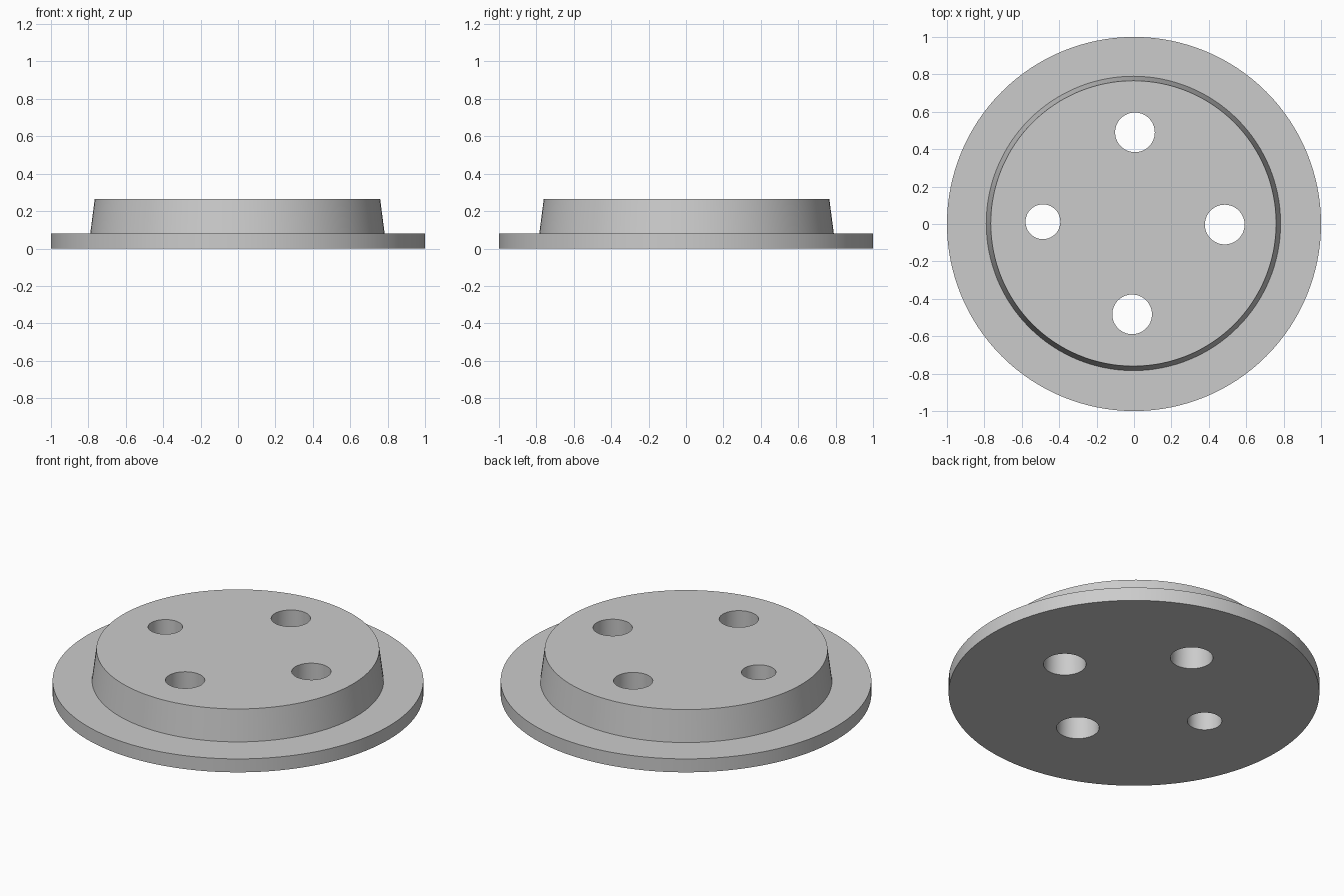
import bpy
import math

cube = bpy.data.objects.get("Cube")
if cube:
    bpy.data.objects.remove(cube, do_unlink=True)

SEGMENTS = 128

grey = bpy.data.materials.new("plain grey")
grey.use_nodes = True
colour = (0.6, 0.6, 0.6, 1)
grey.diffuse_color = colour
grey.node_tree.nodes["Principled BSDF"].inputs["Base Color"].default_value = colour


def tapered_disc(name, x, y, bottom, top, r_bottom, r_top):
    """Upright round solid with a draft angle."""
    bpy.ops.mesh.primitive_cone_add(
        vertices=SEGMENTS, radius1=r_bottom, radius2=r_top,
        depth=top - bottom, location=(x, y, (top + bottom) / 2))
    obj = bpy.context.object
    obj.name = name
    obj.data.materials.append(grey)
    return obj


def boolean(target, other, operation):
    mod = target.modifiers.new(other.name, 'BOOLEAN')
    mod.operation = operation
    mod.solver = 'EXACT'
    mod.object = other
    bpy.context.view_layer.objects.active = target
    bpy.ops.object.modifier_apply(modifier=mod.name)
    bpy.data.objects.remove(other, do_unlink=True)


# Flange with the drafted boss joined on top
FLANGE_TOP, TOP = 0.08, 0.265
plate = tapered_disc("flanged_plate", 0, 0, 0, FLANGE_TOP, 1, 1)
slope = (0.787 - 0.763) / (TOP - FLANGE_TOP)
sink = 0.04
boss = tapered_disc("boss", -0.003, 0.003, FLANGE_TOP - sink, TOP,
                    0.787 + slope * sink, 0.763)
boolean(plate, boss, 'UNION')

# Four tapered through holes, the one on the right slightly smaller
holes = [(0.005, 0.49, 0.115, 0.106), (-0.01, -0.483, 0.115, 0.106),
         (0.485, -0.003, 0.115, 0.106), (-0.487, 0.012, 0.093, 0.093)]
over = 0.02
for x, y, r_bottom, r_top in holes:
    draft = (r_bottom - r_top) / TOP * over
    cutter = tapered_disc("hole_cutter", x, y, -over, TOP + over,
                          r_bottom + draft, r_top - draft)
    boolean(plate, cutter, 'DIFFERENCE')

# Smooth round walls, crisp rims
bpy.ops.object.select_all(action='DESELECT')
plate.select_set(True)
bpy.context.view_layer.objects.active = plate
bpy.ops.object.shade_smooth_by_angle(angle=math.radians(30))
